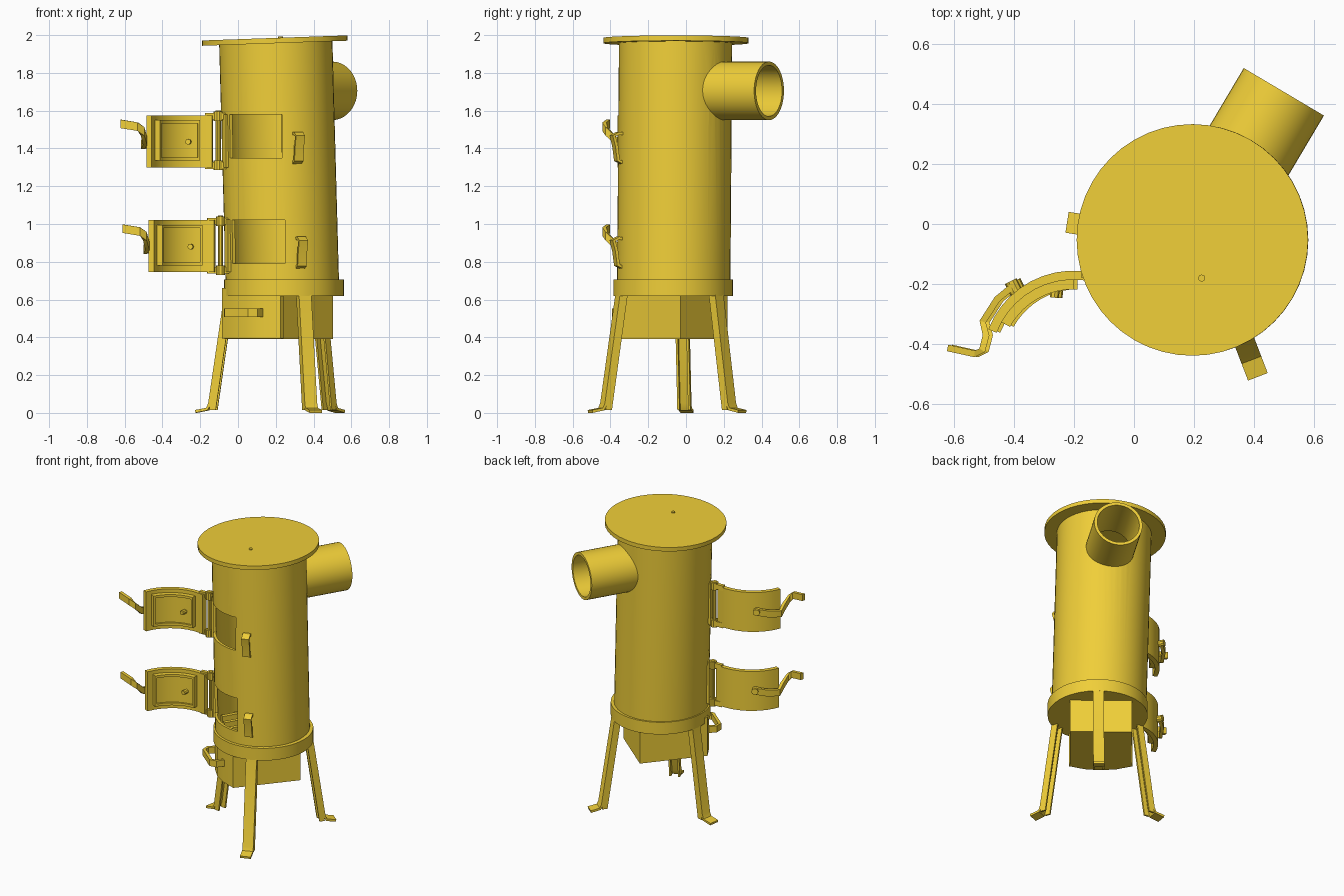
import bpy, bmesh
from math import sin, cos, pi, radians
from mathutils import Vector as V

if "Cube" in bpy.data.objects:
    bpy.data.objects.remove(bpy.data.objects["Cube"])

paint = bpy.data.materials.new("yellow_paint")
paint.diffuse_color = (0.87, 0.62, 0.04, 1)
paint.use_nodes = True
paint.node_tree.nodes["Principled BSDF"].inputs["Base Color"].default_value = paint.diffuse_color
Z = V((0, 0, 1))


def loft(name, rings, loop=False):
    """Skin a list of equal-length point rings; cap the ends or close into a loop."""
    bm = bmesh.new()
    vs = [[bm.verts.new(p) for p in r] for r in rings]
    n = len(vs[0])
    for i in range(len(vs) if loop else len(vs) - 1):
        a, b = vs[i], vs[(i + 1) % len(vs)]
        for j in range(n):
            k = (j + 1) % n
            bm.faces.new((a[j], a[k], b[k], b[j]))
    if not loop:
        bm.faces.new(vs[0])
        bm.faces.new(vs[-1])
    bmesh.ops.recalc_face_normals(bm, faces=bm.faces)
    me = bpy.data.meshes.new(name)
    bm.to_mesh(me)
    bm.free()
    me.materials.append(paint)
    ob = bpy.data.objects.new(name, me)
    bpy.context.collection.objects.link(ob)
    return ob


def ring(c, axis, r, n=40):
    m = V(axis).to_track_quat('Z', 'Y').to_matrix()
    return [V(c) + m @ V((r * cos(2 * pi * i / n), r * sin(2 * pi * i / n), 0)) for i in range(n)]


def rod(name, a, b, r, n=40):
    ax = V(b) - V(a)
    return loft(name, [ring(a, ax, r, n), ring(b, ax, r, n)])


def tube(name, a, b, r, wall, n=40):
    ax = V(b) - V(a)
    return loft(name, [ring(a, ax, r, n), ring(b, ax, r, n),
                       ring(b, ax, r - wall, n), ring(a, ax, r - wall, n)], True)


def arc_block(name, c, r0, r1, a0, a1, z0, z1, n=10):
    """Curved slab around a vertical axis, angles in degrees."""
    rings = []
    for i in range(n + 1):
        a = radians(a0 + (a1 - a0) * i / n)
        rings.append([(c[0] + r * cos(a), c[1] + r * sin(a), z)
                      for r, z in ((r0, z0), (r1, z0), (r1, z1), (r0, z1))])
    return loft(name, rings)


def strap(name, pts, side, w, t):
    """Flat bar of width w (along side) and thickness t following a path."""
    pts, side = [V(p) for p in pts], V(side).normalized()
    rings = []
    for i, p in enumerate(pts):
        tan = pts[min(i + 1, len(pts) - 1)] - pts[max(i - 1, 0)]
        nrm = tan.cross(side).normalized()
        rings.append([p + side * (w / 2 * a) + nrm * (t / 2 * b)
                      for a, b in ((-1, -1), (1, -1), (1, 1), (-1, 1))])
    return loft(name, rings)


# Hollow, slightly leaning body
body = tube("body", (0.235, -0.065, 0.68), (0.20, -0.055, 1.965), 0.30, 0.018, 48)
flue_dir = V((0.51, 0.86, 0)).normalized()
flue_c = V((0.205, -0.055, 1.705))

# Cut two fire openings and the flue hole
cutters = [arc_block("cut", (x, -0.06), 0.2, 0.4, -149, -86, z0, z0 + 0.23)
           for x, z0 in ((0.212, 1.35), (0.228, 0.79))]
cutters.append(rod("cut", flue_c + flue_dir * 0.15, flue_c + flue_dir * 0.5, 0.135))
for c in cutters:
    c.hide_render = True
    mod = body.modifiers.new("cut", 'BOOLEAN')
    mod.object, mod.operation, mod.solver = c, 'DIFFERENCE', 'EXACT'
    bpy.context.view_layer.objects.active = body
    bpy.ops.object.modifier_apply(modifier=mod.name)
for c in cutters:
    bpy.data.objects.remove(c)

# Flue, tilted lid with small pin, base ring
tube("flue_pipe", flue_c + flue_dir * 0.245, flue_c + flue_dir * 0.575, 0.155, 0.02)
up = V((-0.035, 0, 1)).normalized()
lid_c = V((0.195, -0.053, 1.957))
rod("lid", lid_c, lid_c + up * 0.028, 0.385, 48)
rod("lid_pin", (0.225, -0.18, 1.97), (0.225, -0.18, 1.993), 0.012, 8)
base_c = V((0.243, -0.068, 0))
rod("base_ring", base_c + Z * 0.62, base_c + Z * 0.705, 0.317, 48)

# Grate bars inside the lower firebox
for i in range(-2, 3):
    o = V((0.235, -0.065, 0.725)) + V((0.866, -0.5, 0)) * (i * 0.09)
    f = V((-0.5, -0.866, 0)) * (0.26 - 0.03 * abs(i))
    strap("grate_bar", [o - f, o + f], Z, 0.04, 0.025)

# Doors swung open, one set per opening
for tag, dx, dz in (("upper", 0, 0), ("lower", 0.012, -0.555)):
    P = lambda x, y, z: V((x + dx, y, z + dz))
    c = (-0.2 + dx, -0.46)
    arc_block(tag + "_door", c, 0.275, 0.305, 77, 159, 1.30 + dz, 1.575 + dz)
    arc_block(tag + "_door_liner", c, 0.255, 0.28, 92, 149, 1.345 + dz, 1.54 + dz)
    for a0, a1, z0, z1 in ((90, 151, 1.335, 1.352), (90, 151, 1.533, 1.55),
                           (90, 93, 1.335, 1.55), (148, 151, 1.335, 1.55)):
        arc_block(tag + "_liner_rim", c, 0.243, 0.278, a0, a1, z0 + dz, z1 + dz)
    rod(tag + "_liner_bolt", P(-0.265, -0.245, 1.435), P(-0.26, -0.20, 1.435), 0.015, 8)
    # handle lever pivoted on the outer face
    strap(tag + "_door_handle",
          [P(-0.40, -0.205, 1.45), P(-0.455, -0.25, 1.435), P(-0.503, -0.325, 1.42),
           P(-0.492, -0.37, 1.44), P(-0.505, -0.42, 1.49), P(-0.53, -0.432, 1.515),
           P(-0.62, -0.412, 1.53)], Z, 0.045, 0.022)
    rod(tag + "_handle_pivot", P(-0.385, -0.24, 1.45), P(-0.41, -0.19, 1.45), 0.022, 10)
    # hinge
    rod(tag + "_hinge_pin", P(-0.105, -0.165, 1.285), P(-0.105, -0.165, 1.60), 0.014, 10)
    for z in (1.31, 1.57):
        rod(tag + "_hinge_knuckle", P(-0.105, -0.165, z - 0.025), P(-0.105, -0.165, z + 0.025), 0.024, 10)
        strap(tag + "_hinge_arm", [P(-0.175, -0.168, z), P(-0.105, -0.165, z), P(-0.05, -0.16, z)],
              Z, 0.035, 0.024)
    arc_block(tag + "_hinge_plate", (0.212 + dx, -0.06), 0.29, 0.31, -163, -153, 1.30 + dz, 1.58 + dz, 3)
    # catch on the body
    a = radians(20)
    d, tang = V((sin(a), -cos(a), 0)), V((cos(a), sin(a), 0))
    o = V((0.209 + dx * 1.4, -0.06, dz + 0.012))
    strap(tag + "_catch", [o + d * r + Z * z for r, z in
                           ((0.29, 1.31), (0.325, 1.325), (0.335, 1.40), (0.35, 1.455), (0.32, 1.468), (0.29, 1.465))],
          tang, 0.05, 0.016)

# Ash drawer with bowed front and loop handle
dc, u, f = V((0.215, -0.07, 0)), V((0.77, -0.64, 0)), V((-0.64, -0.77, 0))
bow = [(s * 0.195, 0.265 - 0.05 * s * s) for s in (-1, -0.5, 0, 0.5, 1)]
DP = lambda q, z: dc + u * q[0] + f * q[1] + Z * z
box = bow[::-1] + [(-0.195, -0.215), (0.195, -0.215)]
loft("ash_drawer", [[DP(q, z) for q in box] for z in (0.39, 0.64)])
plate = [(x * 1.03, y + 0.012) for x, y in bow] + [(x * 1.03, y - 0.012) for x, y in bow[::-1]]
loft("ash_drawer_front", [[DP(q, z) for q in plate] for z in (0.393, 0.66)])
strap("ash_drawer_handle", [DP(q, 0.53) for q in
                            ((-0.10, 0.25), (-0.105, 0.31), (-0.08, 0.34), (0.08, 0.34), (0.105, 0.31), (0.10, 0.25))],
      Z, 0.045, 0.02)

# Three splayed channel legs with turned-out feet
for i in range(3):
    a = radians(171 + 120 * i)
    d, tang = V((cos(a), sin(a), 0)), V((-sin(a), cos(a), 0))
    strap("leg", [base_c + d * r + Z * z for r, z in
                  ((0.305, 0.64), (0.393, 0.05), (0.408, 0.02), (0.47, 0.008))], tang, 0.07, 0.015)
    for s in (-1, 1):
        o = base_c + tang * (s * 0.029)
        strap("leg_flange", [o + d * 0.288 + Z * 0.63, o + d * 0.378 + Z * 0.015], d, 0.035, 0.012)

# Smooth round surfaces, keep edges crisp
for ob in bpy.context.scene.objects:
    ob.select_set(True)
bpy.context.view_layer.objects.active = body
bpy.ops.object.shade_smooth_by_angle(angle=radians(30))
